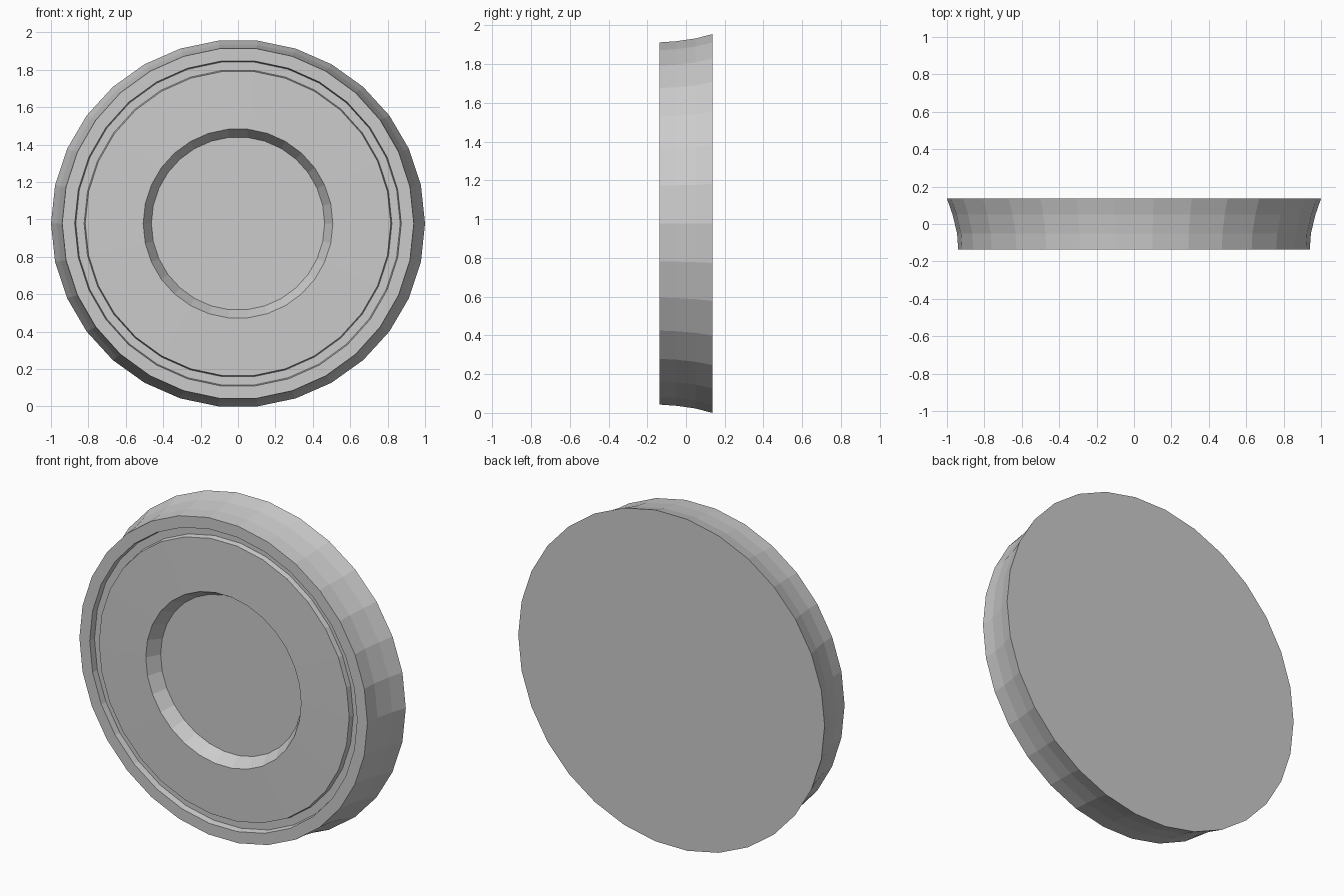
import bpy, bmesh
from math import cos, sin, tau

if "Cube" in bpy.data.objects:
    bpy.data.objects.remove(bpy.data.objects["Cube"])

SIDES = 30
CENTRE_Z = 0.978

# (radius, depth y, vertical squash), from the back rim round to the recess floor
PROFILE = [
    (1.00, 0.136, 0.983),   # flared back rim
    (0.97, 0.05, 0.990),
    (0.946, -0.05, 1.0),
    (0.94, -0.136, 1.0),    # front rim
    (0.873, -0.136, 1.0),   # groove
    (0.867, -0.10, 1.0),
    (0.823, -0.10, 1.0),
    (0.817, -0.130, 1.0),   # broad face
    (0.507, -0.136, 1.0),
    (0.463, -0.06, 1.0),    # recess floor
]


def lathe(name, profile):
    """Turn a profile about the y axis and close both ends with flat caps."""
    bm = bmesh.new()
    rings = []
    for r, y, squash in profile:
        rings.append([bm.verts.new((r * cos(tau * i / SIDES), y,
                                    CENTRE_Z + r * squash * sin(tau * i / SIDES)))
                      for i in range(SIDES)])
    for a, b in zip(rings, rings[1:]):
        for i in range(SIDES):
            j = (i + 1) % SIDES
            bm.faces.new((a[i], a[j], b[j], b[i]))
    bm.faces.new(rings[0])
    bm.faces.new(rings[-1])
    bmesh.ops.recalc_face_normals(bm, faces=bm.faces)
    # rest the lowest edge on the ground
    low = min(v.co.z for v in bm.verts)
    bmesh.ops.translate(bm, verts=bm.verts, vec=(0, 0, -low))
    mesh = bpy.data.meshes.new(name)
    bm.to_mesh(mesh)
    bm.free()
    obj = bpy.data.objects.new(name, mesh)
    bpy.context.collection.objects.link(obj)
    return obj


# Round disc with flared side, grooved rim and central recess
lathe("recessed_disc", PROFILE)
